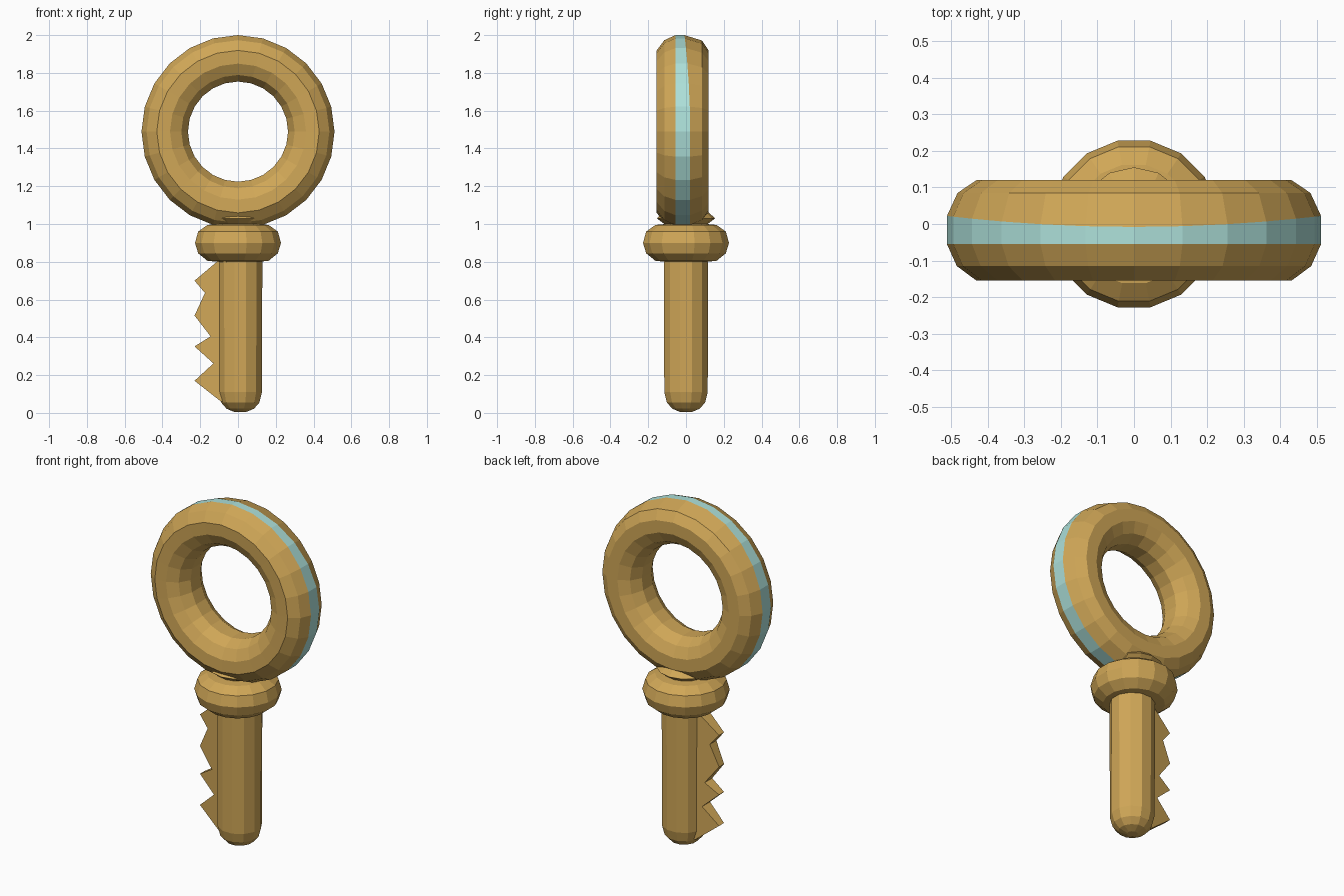
import bpy, bmesh, math

if "Cube" in bpy.data.objects:
    bpy.data.objects.remove(bpy.data.objects["Cube"])


def material(name, rgb):
    m = bpy.data.materials.new(name)
    m.diffuse_color = (*rgb, 1)
    m.use_nodes = True
    m.node_tree.nodes["Principled BSDF"].inputs["Base Color"].default_value = m.diffuse_color
    return m


GOLD = material("gold", (0.63, 0.385, 0.095))
CYAN = material("pale cyan", (0.42, 0.75, 0.70))


def finish(name, bm, mats):
    bmesh.ops.recalc_face_normals(bm, faces=bm.faces)
    me = bpy.data.meshes.new(name)
    bm.to_mesh(me)
    bm.free()
    for m in mats:
        me.materials.append(m)
    ob = bpy.data.objects.new(name, me)
    bpy.context.collection.objects.link(ob)
    return ob


def lathe(name, profile, sides, cx=0.0):
    """Closed solid turned around z from (radius, z) points."""
    bm = bmesh.new()
    rings = []
    for r, z in profile:
        rings.append([bm.verts.new((cx + r * math.cos(math.tau * (i + 0.5) / sides),
                                    r * math.sin(math.tau * (i + 0.5) / sides), z))
                      for i in range(sides)])
    for a, b in zip(rings, rings[1:]):
        for i in range(sides):
            j = (i + 1) % sides
            bm.faces.new((a[i], a[j], b[j], b[i]))
    bm.faces.new(rings[0])
    bm.faces.new(rings[-1])
    return finish(name, bm, [GOLD])


# Ring handle: cross-section (radius, y) swept round y, first strip is the cyan band
section = [(0.511, -0.055), (0.511, 0.022), (0.482, 0.085), (0.43, 0.12), (0.36, 0.12),
           (0.30, 0.09), (0.265, 0.03), (0.265, -0.06), (0.30, -0.12), (0.36, -0.152),
           (0.43, -0.155), (0.484, -0.115)]
bm = bmesh.new()
N = 24
loops = []
for i in range(N):
    a = math.tau * i / N
    loop = []
    for k, (r, y) in enumerate(section):
        if k == 1:                      # band narrows towards the top
            y -= 0.03 * max(0, math.cos(a)) ** 2
        loop.append(bm.verts.new((r * math.sin(a), y, 1.489 + r * math.cos(a))))
    loops.append(loop)
for i in range(N):
    p, q = loops[i], loops[(i + 1) % N]
    for k in range(len(section)):
        n = (k + 1) % len(section)
        f = bm.faces.new((p[k], p[n], q[n], q[k]))
        f.material_index = 1 if k == 0 else 0
finish("ring_handle", bm, [GOLD, CYAN])

# Collar and flared neck under the ring
lathe("collar", [(0.11, 0.80), (0.165, 0.805), (0.215, 0.845), (0.232, 0.90),
                 (0.215, 0.96), (0.165, 0.995), (0.11, 1.0)], 16)
lathe("neck", [(0.11, 0.96), (0.115, 1.0), (0.155, 1.03), (0.12, 1.06)], 14)

# Shaft with rounded tip
lathe("shaft", [(0.03, 0.004), (0.075, 0.022), (0.105, 0.055), (0.119, 0.11),
                (0.121, 0.85)], 12, 0.012)

# Toothed bit: outline in x, z, thinner towards the points
outline = [(0.0, 0.83), (-0.10, 0.81), (-0.23, 0.70), (-0.175, 0.635), (-0.23, 0.515),
           (-0.145, 0.405), (-0.23, 0.352), (-0.13, 0.262), (-0.23, 0.17),
           (-0.09, 0.06), (0.0, 0.04)]
bm = bmesh.new()
sheets = []
for s in (-1, 1):
    sheets.append([bm.verts.new((x, s * (0.055 + 0.14 * x), z)) for x, z in outline])
    bm.faces.new(sheets[-1])
for i in range(len(outline)):
    j = (i + 1) % len(outline)
    bm.faces.new((sheets[0][i], sheets[0][j], sheets[1][j], sheets[1][i]))
finish("key_teeth", bm, [GOLD])
